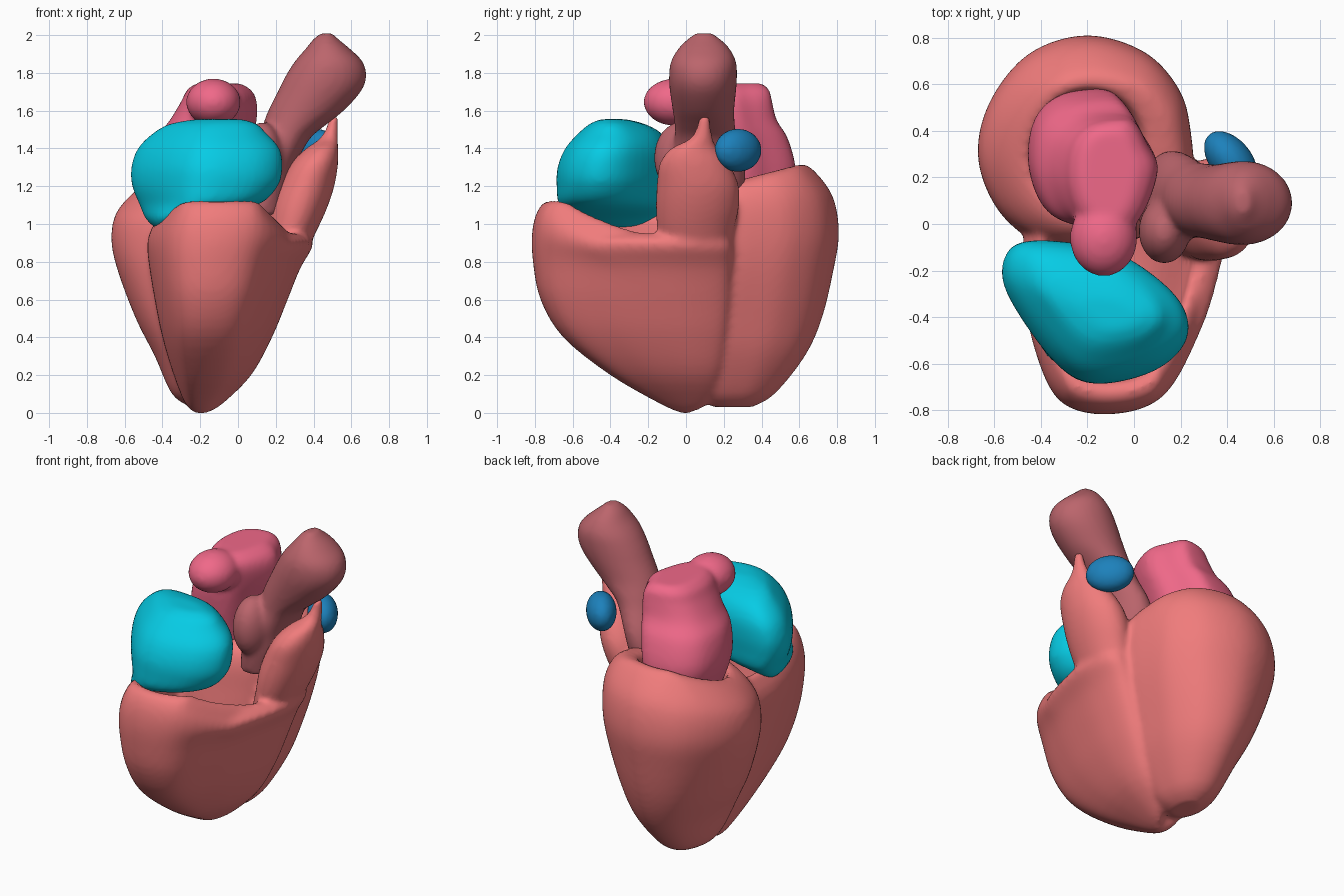
import bpy, bmesh, math
from mathutils import Matrix


def spline(pts, n, closed):
    """Catmull-Rom resampling of tuples of any length."""
    out, m = [], len(pts)
    for i in range(m if closed else m - 1):
        p = [pts[(i + k) % m] if closed else pts[min(max(i + k, 0), m - 1)] for k in (-1, 0, 1, 2)]
        for s in range(n):
            t = s / n
            out.append(tuple(0.5 * (2 * b + (c - a) * t + (2 * a - 5 * b + 4 * c - d) * t * t
                                    + (3 * b - a - 3 * c + d) * t ** 3) for a, b, c, d in zip(*p)))
    if not closed:
        out.append(pts[-1])
    return out


def loft(bm, outline, levels, warp=None):
    """Stack an outline, fitted to (z, x0, x1, y0, y1) at every level."""
    o = spline(outline, 5, True)
    xs, ys = [p[0] for p in o], [p[1] for p in o]
    uv = [((x - min(xs)) / (max(xs) - min(xs)), (y - min(ys)) / (max(ys) - min(ys))) for x, y in o]
    rings = []
    for z, x0, x1, y0, y1 in spline(levels, 4, False):
        ring = []
        for u, v in uv:
            x, y = x0 + u * (x1 - x0), y0 + v * (y1 - y0)
            ring.append(bm.verts.new((x, y, z + (warp(x, y, z) if warp else 0))))
        rings.append(ring)
    n = len(uv)
    for a, b in zip(rings, rings[1:]):
        for i in range(n):
            bm.faces.new((a[i], a[(i + 1) % n], b[(i + 1) % n], b[i]))
    bm.faces.new(rings[0][::-1])
    bm.faces.new(rings[-1])


def ball(bm, loc, size, turn=0):
    m = Matrix.Translation(loc) @ Matrix.Rotation(turn, 4, 'Z') @ Matrix.Diagonal((*size, 1))
    bmesh.ops.create_uvsphere(bm, u_segments=32, v_segments=20, radius=1, matrix=m)


def finish(bm, name, color, smooth=6):
    bmesh.ops.triangulate(bm, faces=[f for f in bm.faces if len(f.verts) > 4])
    bmesh.ops.recalc_face_normals(bm, faces=bm.faces)
    me = bpy.data.meshes.new(name)
    bm.to_mesh(me)
    bm.free()
    ob = bpy.data.objects.new(name, me)
    bpy.context.collection.objects.link(ob)
    mat = bpy.data.materials.new(name)
    mat.diffuse_color = (*color, 1)
    me.materials.append(mat)
    r = ob.modifiers.new("blend", 'REMESH')
    r.mode, r.voxel_size, r.use_smooth_shade = 'VOXEL', 0.017, True
    s = ob.modifiers.new("soften", 'SMOOTH')
    s.factor, s.iterations = 0.5, smooth


circle = [(math.cos(i * math.pi / 6), math.sin(i * math.pi / 6)) for i in range(12)]


def rear_rim(x, y, z):
    return -(.25 * max(0, .6 - y) + .25 * max(0, -.3 - x)) * max(0, z / 1.3) ** 4


def front_rim(x, y, z):
    drop = min(max(0, x - .1), .17) + .6 * max(0, -.28 - x)
    return -drop * min(1, max(0, z / 1.1)) ** 5


# Ventricle muscle: thick rear cup, crescent front cup, outflow horn
bm = bmesh.new()
rear = [(-.58, .05), (-.67, .28), (-.62, .52), (-.45, .73), (-.2, .81), (.05, .74),
        (.2, .58), (.25, .4), (.25, .2), (.12, 0), (-.15, -.1), (-.4, -.08)]
loft(bm, rear, [
    (.03, -.25, -.12, .15, .35), (.1, -.35, -.03, .02, .47), (.3, -.44, .08, -.1, .63),
    (.5, -.54, .15, -.13, .72), (.75, -.63, .22, -.12, .78), (.95, -.67, .25, -.1, .81),
    (1.14, -.65, .25, -.08, .78), (1.27, -.57, .21, -.04, .69), (1.315, -.49, .13, .01, .62),
    (1.26, -.44, .04, .06, .57), (.9, -.43, .03, .1, .57), (.5, -.36, .0, .1, .5),
    (.25, -.28, -.1, .15, .38)], rear_rim)
front = [(-.45, .05), (-.48, -.25), (-.42, -.55), (-.31, -.75), (-.1, -.8), (.12, -.73), (.27, -.48),
         (.355, -.23), (.39, 0), (.34, .2), (.2, .22), (.1, .05), (-.15, 0), (-.33, .03)]
loft(bm, front, [
    (0, -.23, -.16, -.03, .03), (.05, -.28, -.08, -.14, .12), (.2, -.34, .07, -.4, .18),
    (.4, -.4, .18, -.65, .22), (.6, -.44, .26, -.77, .24), (.8, -.47, .33, -.81, .25),
    (.95, -.48, .39, -.815, .25), (1.06, -.46, .39, -.79, .24), (1.12, -.42, .34, -.74, .22),
    (1.09, -.38, .28, -.68, .2), (.9, -.36, .25, -.65, .18), (.5, -.31, .13, -.56, .1),
    (.25, -.24, 0, -.28, .06)], front_rim)
loft(bm, circle, [
    (.75, .1, .31, -.12, .22), (.95, .15, .41, -.15, .25), (1.08, .17, .47, -.16, .28),
    (1.2, .21, .51, -.155, .28), (1.32, .28, .53, -.14, .23), (1.4, .36, .53, -.08, .17),
    (1.46, .44, .53, .03, .14), (1.57, .49, .53, .07, .13)])
finish(bm, "ventricle_muscle", (.87, .2, .2), 8)

# Right atrium
bm = bmesh.new()
loft(bm, [(-.5, -.08), (-.3, -.07), (-.05, -.13), (.18, -.31), (.23, -.48), (.1, -.62),
          (-.15, -.68), (-.32, -.6), (-.5, -.36), (-.56, -.2)], [
    (.98, -.44, -.36, -.45, -.25), (1.03, -.49, -.2, -.58, -.17), (1.1, -.52, .1, -.67, -.1),
    (1.2, -.56, .21, -.685, -.08), (1.3, -.565, .235, -.68, -.07), (1.4, -.53, .22, -.64, -.08),
    (1.48, -.45, .15, -.57, -.13), (1.53, -.36, .1, -.51, -.22), (1.555, -.22, .02, -.45, -.32)])
finish(bm, "right_atrium", (.002, .6, .78))

# Left atrium with its forward lobe
bm = bmesh.new()
loft(bm, [(-.1, .57), (-.3, .54), (-.42, .42), (-.44, .2), (-.34, 0), (-.1, -.05),
          (.02, .05), (.1, .28), (.04, .42), (-.02, .53)], [
    (1.1, -.4, .0, .04, .54), (1.28, -.455, .04, .0, .58), (1.45, -.43, .08, -.02, .54),
    (1.55, -.36, .1, -.02, .48), (1.65, -.3, .1, -.03, .455), (1.71, -.27, .07, -.02, .44),
    (1.745, -.22, .01, .03, .4)])
ball(bm, (-.13, -.06, 1.645), (.145, .165, .125))
finish(bm, "left_atrium", (.87, .14, .25))

# Aorta with its root bulge
bm = bmesh.new()
loft(bm, circle, [
    (1.05, .0, .25, -.08, .27), (1.2, .02, .28, -.1, .31), (1.32, .06, .31, -.08, .31),
    (1.45, .11, .38, -.06, .27), (1.52, .13, .46, -.06, .26), (1.6, .16, .56, -.07, .255),
    (1.7, .21, .65, -.085, .265), (1.78, .25, .68, -.09, .27), (1.86, .3, .66, -.08, .265),
    (1.93, .36, .59, -.04, .23), (1.98, .4, .53, .01, .18), (2.01, .44, .5, .05, .14)])
ball(bm, (.13, -.03, 1.35), (.11, .14, .19))
finish(bm, "aorta", (.5, .13, .15))

# Pulmonary artery stub
bm = bmesh.new()
ball(bm, (.415, .275, 1.39), (.145, .09, .115), math.radians(-50))
finish(bm, "pulmonary_artery", (.012, .22, .5), 3)
